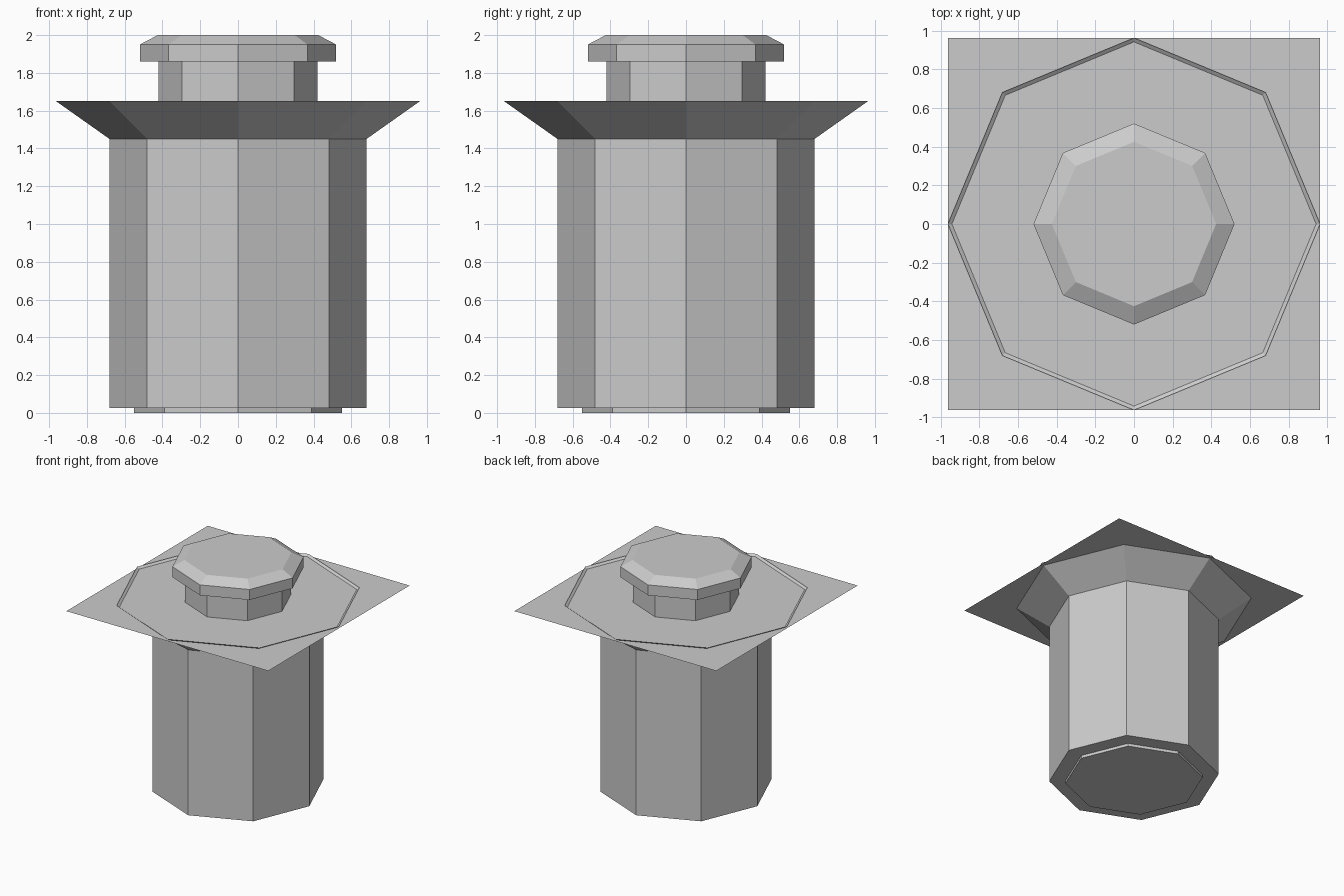
import bpy
import bmesh
from math import cos, sin, tau

cube = bpy.data.objects.get("Cube")
if cube:
    bpy.data.objects.remove(cube, do_unlink=True)

SIDES = 8

grey = bpy.data.materials.new("plain grey")
grey.use_nodes = True
colour = (0.6, 0.6, 0.6, 1)
grey.diffuse_color = colour
grey.node_tree.nodes["Principled BSDF"].inputs["Base Color"].default_value = colour


def finish(name, bm):
    mesh = bpy.data.meshes.new(name)
    bm.to_mesh(mesh)
    bm.free()
    mesh.materials.append(grey)
    obj = bpy.data.objects.new(name, mesh)
    bpy.context.collection.objects.link(obj)
    return obj


def octagon_stack(name, profile, bottom=True, top=True):
    """Join octagonal rings given as (radius, height), from bottom to top."""
    bm = bmesh.new()
    rings = [[bm.verts.new((r * cos(tau * i / SIDES), r * sin(tau * i / SIDES), z))
              for i in range(SIDES)] for r, z in profile]
    for low, high in zip(rings, rings[1:]):
        for i in range(SIDES):
            j = (i + 1) % SIDES
            bm.faces.new((low[i], low[j], high[j], high[i]))
    if bottom:
        bm.faces.new(rings[0][::-1])
    if top:
        bm.faces.new(rings[-1])
    return finish(name, bm)


# Low foot under the body
octagon_stack("foot", [(0.55, 0), (0.55, 0.025)], top=False)

# Main body and the open flared collar above it
octagon_stack("body", [(0.68, 0.025), (0.68, 1.45)], top=False)
octagon_stack("flared_collar", [(0.68, 1.45), (0.963, 1.65)], bottom=False, top=False)

# Thin square plate lying just below the collar rim
bm = bmesh.new()
bmesh.ops.create_grid(bm, x_segments=1, y_segments=1, size=0.963)
plate = finish("square_plate", bm)
plate.location.z = 1.635

# Neck and chamfered cap
octagon_stack("neck", [(0.42, 1.635), (0.42, 1.86)], bottom=False, top=False)
octagon_stack("cap", [(0.52, 1.86), (0.52, 1.95), (0.425, 2)])
